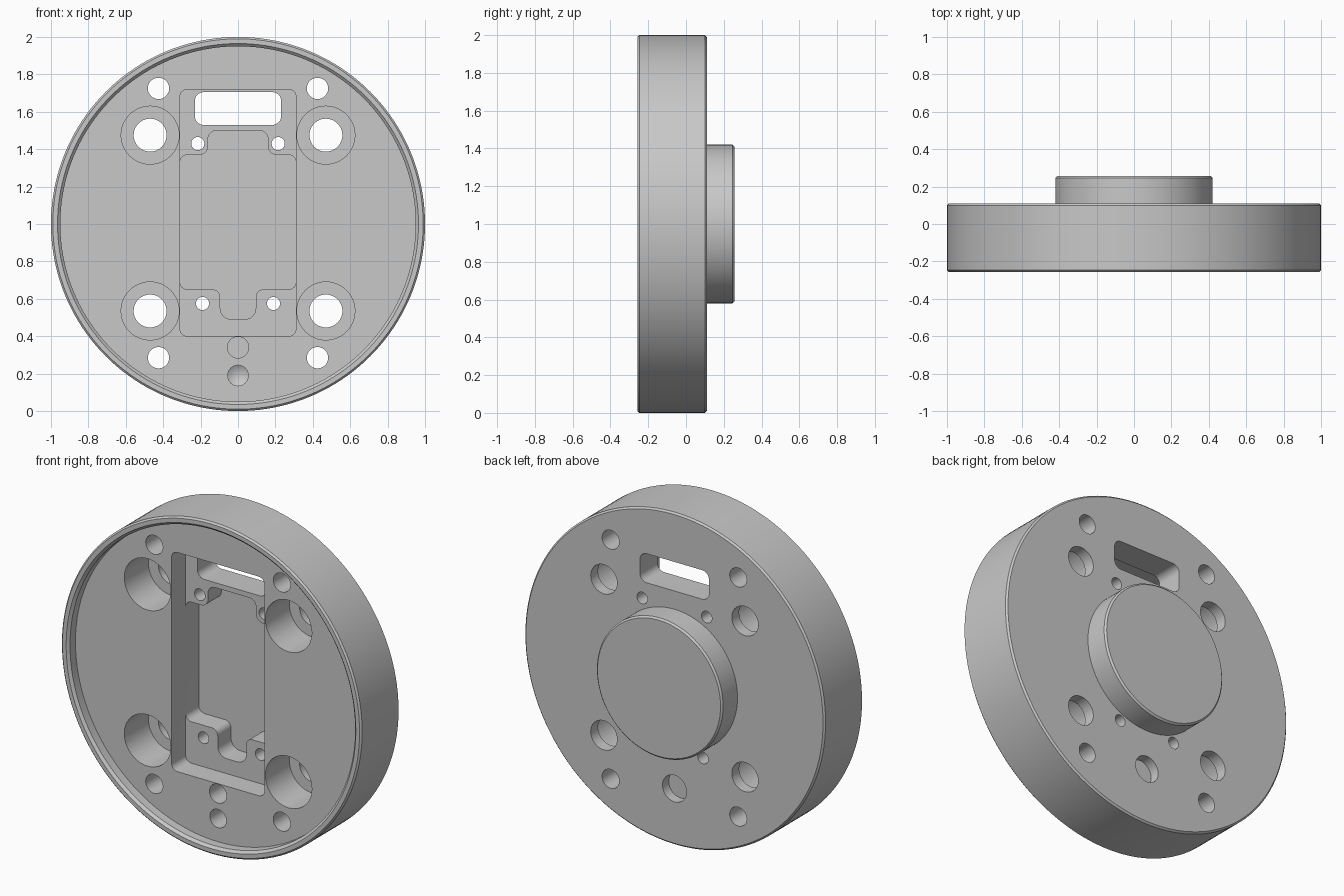
import bpy, bmesh
from math import sin, cos, pi
from mathutils import Vector

if "Cube" in bpy.data.objects:
    bpy.data.objects.remove(bpy.data.objects["Cube"], do_unlink=True)

# Single material
grey = bpy.data.materials.new("light grey")
grey.use_nodes = True
colour = (0.58, 0.58, 0.58, 1)
grey.diffuse_color = colour
grey.node_tree.nodes["Principled BSDF"].inputs["Base Color"].default_value = colour


def make_object(name, bm):
    bmesh.ops.recalc_face_normals(bm, faces=bm.faces)
    mesh = bpy.data.meshes.new(name)
    bm.to_mesh(mesh)
    bm.free()
    mesh.materials.append(grey)
    obj = bpy.data.objects.new(name, mesh)
    bpy.context.collection.objects.link(obj)
    return obj


def lathe(name, profile, x=0, z=1, steps=48):
    """Spin an (r, y) profile around the front-to-back axis."""
    bm = bmesh.new()
    verts = [bm.verts.new((x + r, y, z)) for r, y in profile]
    edges = [bm.edges.new(pair) for pair in zip(verts, verts[1:])]
    bmesh.ops.spin(bm, geom=verts + edges, cent=(x, 0, z), axis=(0, 1, 0),
                   angle=2 * pi, steps=steps)
    bmesh.ops.remove_doubles(bm, verts=bm.verts, dist=1e-5)
    return make_object(name, bm)


def rounded(corners, steps=8):
    """Round the right-angled corners (x, z, radius) of an outline."""
    out = []
    for i, (x, z, r) in enumerate(corners):
        p = Vector((x, z))
        u = (Vector(corners[i - 1][:2]) - p).normalized()
        v = (Vector(corners[(i + 1) % len(corners)][:2]) - p).normalized()
        c = p + (u + v) * r
        for k in range(steps + 1):
            t = k / steps * pi / 2
            out.append(c - r * (v * cos(t) + u * sin(t)))
    return out


def prism(name, outline, y0, y1):
    bm = bmesh.new()
    face = bm.faces.new([bm.verts.new((p.x, y0, p.y)) for p in outline])
    ext = bmesh.ops.extrude_face_region(bm, geom=[face])["geom"]
    moved = [g for g in ext if isinstance(g, bmesh.types.BMVert)]
    bmesh.ops.translate(bm, verts=moved, vec=(0, y1 - y0, 0))
    return make_object(name, bm)


def box_outline(half, z0, z1, r):
    return rounded([(half, z1, r), (half, z0, r), (-half, z0, r), (-half, z1, r)])


def hole(x, z, r, y0=-0.5, y1=0.5):
    return lathe("hole_cutter", [(0, y0), (r, y0), (r, y1), (0, y1)], x, z)


# Body: chamfered disc, shallow front recess and round back boss
FLOOR, SHELF, DEEP, BACK = -0.19, -0.057, 0.07, 0.11
housing = lathe("housing", [
    (0, FLOOR), (0.95, FLOOR), (0.95, -0.242), (0.965, -0.257),
    (0.99, -0.257), (1, -0.247), (1, BACK - 0.01), (0.99, BACK),
    (0.42, BACK), (0.42, 0.247), (0.41, 0.257), (0, 0.257)], steps=160)

# Stepped rectangular pocket and cable window
half_outline = [(0.16, 1.5, 0.045), (0.16, 1.37, 0.045), (0.31, 1.37, 0.04),
                (0.31, 0.65, 0.04), (0.095, 0.65, 0.04), (0.095, 0.49, 0.06)]
deep = half_outline + [(-x, z, r) for x, z, r in reversed(half_outline)]
cutters = [
    prism("pocket_cutter", box_outline(0.31, 0.4, 1.72, 0.04), -0.4, SHELF),
    prism("deep_pocket_cutter", rounded(deep), -0.3, DEEP),
    prism("window_cutter", box_outline(0.23, 1.53, 1.705, 0.045), -0.35, 0.5),
]

# Mirrored screw holes and counterbores
for s in (-1, 1):
    for z in (0.535, 1.475):
        cutters.append(hole(s * 0.47, z, 0.155, y1=0.04))
        cutters.append(hole(s * 0.47, z, 0.088))
    for x, z, r in ((0.425, 1.725, 0.057), (0.425, 0.285, 0.057),
                    (0.215, 1.43, 0.035), (0.19, 0.575, 0.035)):
        cutters.append(hole(s * x, z, r))

# Centre holes: back counterbore and a blind drilled hole
cutters.append(hole(0, 0.34, 0.057))
cutters.append(hole(0, 0.34, 0.08, y0=0.05))
cutters.append(lathe("drill_cutter", [(0, -0.5), (0.055, -0.5), (0.055, 0.02), (0, 0.055)],
                     0, 0.19))

bpy.context.view_layer.objects.active = housing
for cutter in cutters:
    cutter.hide_render = True
    mod = housing.modifiers.new("cut", 'BOOLEAN')
    mod.operation = 'DIFFERENCE'
    mod.solver = 'EXACT'
    mod.object = cutter
    bpy.ops.object.modifier_apply(modifier=mod.name)
    bpy.data.objects.remove(cutter, do_unlink=True)

# Smooth round walls, keep machined edges crisp
bpy.ops.object.select_all(action='DESELECT')
housing.select_set(True)
bpy.ops.object.shade_smooth_by_angle(angle=pi / 6)
